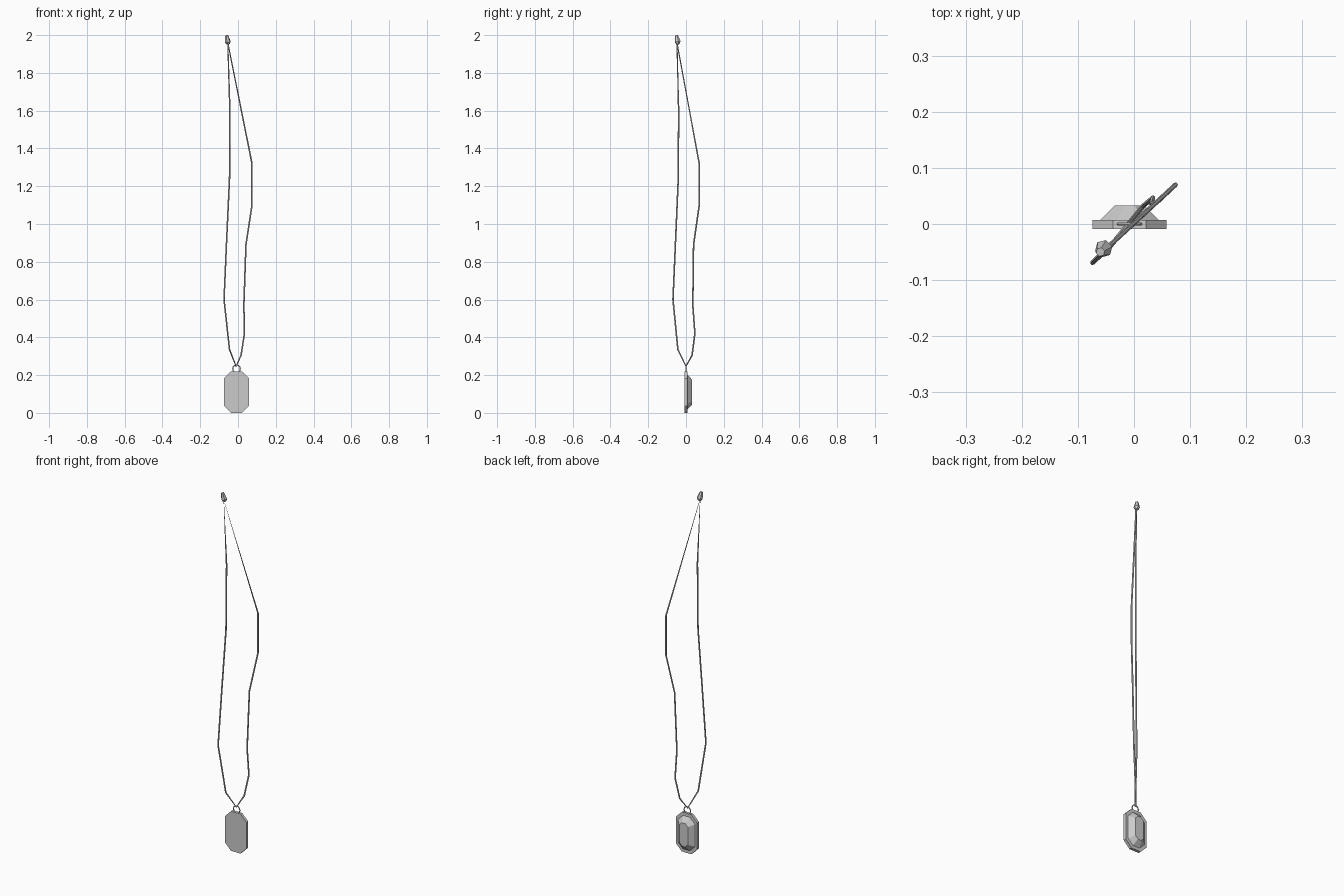
import bpy, bmesh, math
from mathutils import Vector

if "Cube" in bpy.data.objects:
    bpy.data.objects.remove(bpy.data.objects["Cube"])

CX, CZ = -0.008, 0.11   # pendant centre


def loft(name, rings):
    """Skin a stack of equal-length point rings and cap both ends."""
    bm = bmesh.new()
    rows = [[bm.verts.new(p) for p in r] for r in rings]
    for a, b in zip(rows, rows[1:]):
        for i in range(len(a)):
            j = (i + 1) % len(a)
            bm.faces.new((a[i], a[j], b[j], b[i]))
    bm.faces.new(rows[0])
    bm.faces.new(rows[-1])
    bmesh.ops.recalc_face_normals(bm, faces=bm.faces)
    me = bpy.data.meshes.new(name)
    bm.to_mesh(me)
    bm.free()
    ob = bpy.data.objects.new(name, me)
    bpy.context.collection.objects.link(ob)
    return ob


def octagon(hx, hz, cut, y):
    """Rectangle with chamfered corners in the xz plane."""
    pts = [(hx, hz - cut), (hx - cut, hz), (cut - hx, hz), (-hx, hz - cut),
           (-hx, cut - hz), (cut - hx, -hz), (hx - cut, -hz), (hx, cut - hz)]
    return [(CX + x, y, CZ + z) for x, z in pts]


def circle(c, r, axis, n=6):
    q = Vector(axis).to_track_quat('Z', 'Y')
    return [Vector(c) + q @ Vector((r * math.cos(k * math.tau / n),
                                    r * math.sin(k * math.tau / n), 0)) for k in range(n)]


# pendant backing plate
loft("pendant_plate", [octagon(0.066, 0.11, 0.037, -0.009),
                       octagon(0.066, 0.11, 0.037, 0.007)])

# faceted stone
loft("pendant_stone", [octagon(0.053, 0.094, 0.031, 0.006),
                       octagon(0.026, 0.065, 0.016, 0.033)])

# hanging ring
bpy.ops.mesh.primitive_torus_add(major_segments=12, minor_segments=6, major_radius=0.020,
                                 minor_radius=0.003, location=(CX, 0, 0.234),
                                 rotation=(math.pi / 2, 0, 0))
bpy.context.object.name = "hanging_ring"

# cord loop
path = [(-0.010, 0.000, 0.247), (-0.045, -0.043, 0.335), (-0.074, -0.069, 0.60),
        (-0.060, -0.055, 0.92), (-0.045, -0.041, 1.24), (-0.043, -0.039, 1.60),
        (-0.054, -0.048, 1.96), (0.074, 0.070, 1.32), (0.074, 0.070, 1.10),
        (0.042, 0.040, 0.89), (0.031, 0.036, 0.57), (0.034, 0.047, 0.42),
        (0.016, 0.032, 0.305)]
curve = bpy.data.curves.new("cord", 'CURVE')
curve.dimensions = '3D'
curve.bevel_depth = 0.0042
curve.bevel_resolution = 1
sp = curve.splines.new('POLY')
sp.points.add(len(path) - 1)
for p, co in zip(sp.points, path):
    p.co = (*co, 1)
    p.radius = 1
sp.use_cyclic_u = True
sp.use_smooth = False
bpy.context.collection.objects.link(bpy.data.objects.new("cord", curve))

# tapered bead joining the cord at the top
top, low = Vector((-0.060, -0.050, 1.998)), Vector((-0.052, -0.042, 1.952))
axis = top - low
loft("cord_bead", [circle(low, 0.009, axis),
                   circle(low.lerp(top, 0.25), 0.016, axis),
                   circle(top, 0.008, axis)])
